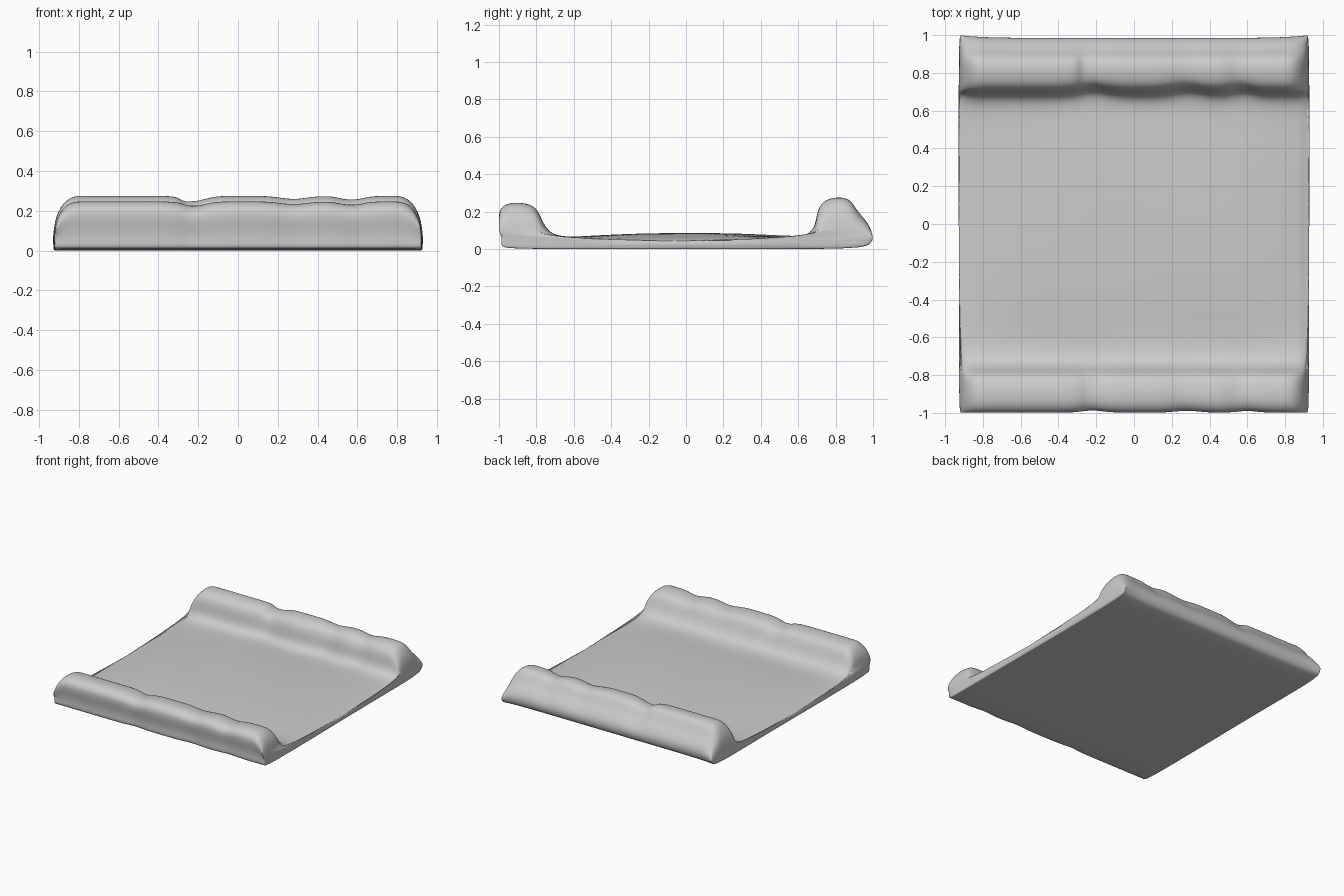
import bpy, bmesh, math

cube = bpy.data.objects.get("Cube")
if cube:
    bpy.data.objects.remove(cube)

mat = bpy.data.materials.new("plain grey")
mat.use_nodes = True
GREY = (0.6, 0.6, 0.6, 1)
mat.diffuse_color = GREY
mat.node_tree.nodes["Principled BSDF"].inputs["Base Color"].default_value = GREY

FLOOR = 0.05   # slab height at the rim
# side profile (y, z): front roll, sagging bed, back roll
PROFILE = [(-0.96, 0.0), (-0.99, 0.015), (-0.985, 0.06), (-0.99, 0.11), (-1.0, 0.16),
           (-1.0, 0.21), (-0.96, 0.245), (-0.89, 0.25), (-0.81, 0.235), (-0.78, 0.18),
           (-0.755, 0.12), (-0.71, 0.075), (-0.62, 0.055), (-0.45, 0.055), (-0.2, 0.055),
           (0.05, 0.055), (0.3, 0.055), (0.55, 0.055), (0.65, 0.07), (0.70, 0.11),
           (0.71, 0.2), (0.74, 0.26), (0.81, 0.28), (0.88, 0.27), (0.92, 0.2),
           (0.97, 0.15), (1.0, 0.09), (0.985, 0.03), (0.94, 0.0), (0.4, 0.0), (-0.4, 0.0)]


def bump(x, centre, width):
    return math.exp(-((x - centre) / width) ** 2)


def roll_height(x):
    """Roll height factor: rounded ends and a few soft dents."""
    t = max(0.0, min(1.0, (abs(x) - 0.79) / 0.135))
    end = math.sqrt(1 - t ** 2.6)
    dents = 0.12 * bump(x, -0.22, 0.07) + 0.08 * bump(x, 0.28, 0.08) + 0.11 * bump(x, 0.57, 0.06)
    return end * (1 - dents)


def section_point(x, y, z):
    s = roll_height(x)
    rim = max(0.0, (abs(x) - 0.88) / 0.045)
    is_bed = -0.7 < y < 0.64 and z > 0.03
    if is_bed:   # bed swells gently toward the middle
        swell = max(0, 1 - (abs(y) / 0.68) ** 3) * max(0, 1 - (x / 0.9) ** 4)
        z += 0.028 * swell + 0.004 * math.sin(6 * x + 4 * y) * swell
        z -= 0.01 * rim
    elif z > FLOOR:
        z = FLOOR + (z - FLOOR) * s
        if y > 0:   # crease across the back roll
            z -= 0.012 * bump(x, -0.27, 0.025) * (z > 0.2)
            if y < 0.75:
                y += 0.02 * (bump(x, 0.28, 0.1) + bump(x, -0.22, 0.1) + bump(x, 0.57, 0.07)) - 0.01
    # outer edges ripple and the back corners flare
    if y < -0.9:
        y += 0.012 * (bump(x, -0.22, 0.08) + bump(x, 0.28, 0.08) + bump(x, 0.6, 0.06))
    if y > 0.9:
        y += 0.012 * (abs(x) / 0.9) ** 8 - 0.008
    # side edges wander slightly
    x *= 1 + rim * (0.005 * math.sin(11 * y) + 0.012 * max(0, y - 0.6) / 0.4)
    return x, y, z


half = [0.06 * i for i in range(14)] + [0.81, 0.84, 0.865, 0.885, 0.9, 0.913, 0.925]
stations = sorted({round(s * x, 3) for x in half for s in (-1, 1)}
                  | {-0.32, -0.28, -0.26, -0.2})

# sweep the profile across the width
bm = bmesh.new()
rings = [[bm.verts.new(section_point(x, y, z)) for y, z in PROFILE] for x in stations]
n = len(PROFILE)
for a, b in zip(rings, rings[1:]):
    for i in range(n):
        j = (i + 1) % n
        bm.faces.new((a[i], a[j], b[j], b[i]))
bm.faces.new(rings[0][::-1])
bm.faces.new(rings[-1])
bmesh.ops.recalc_face_normals(bm, faces=bm.faces)
mesh = bpy.data.meshes.new("rolled_mat")
bm.to_mesh(mesh)
bm.free()
mesh.materials.append(mat)

obj = bpy.data.objects.new("rolled_mat", mesh)
bpy.context.collection.objects.link(obj)
bpy.context.view_layer.objects.active = obj
obj.select_set(True)
bpy.ops.object.shade_smooth()
sub = obj.modifiers.new("soften", 'SUBSURF')
sub.levels = sub.render_levels = 2
